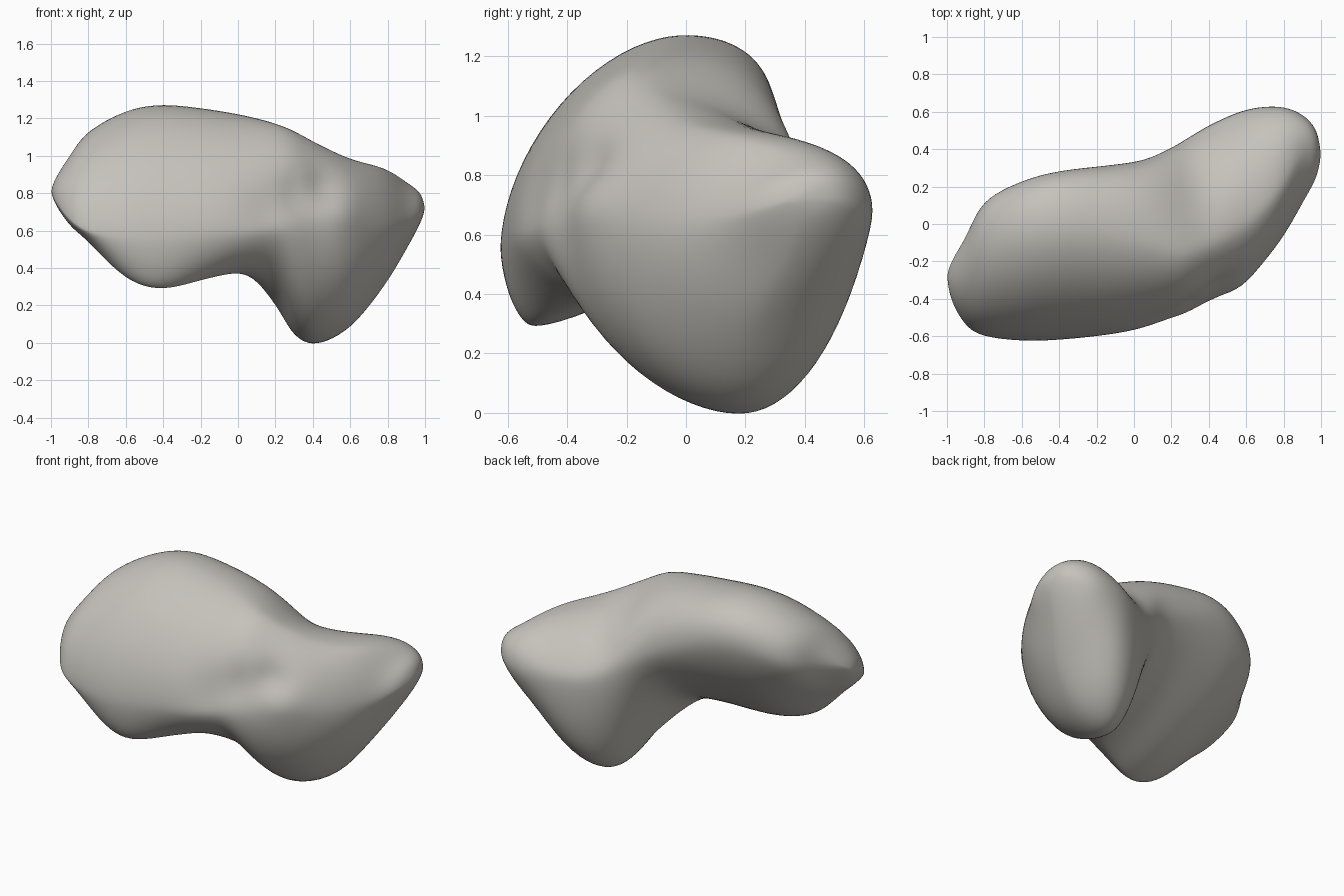
import bpy
import bmesh
import math
from mathutils import Vector

default_cube = bpy.data.objects.get("Cube")
if default_cube:
    bpy.data.objects.remove(default_cube, do_unlink=True)

# Stations along the length, and four rails (y, z) that run through them
stations = [-1, -.975, -.9, -.8, -.6, -.4, -.15, .05, .2, .3, .42, .6, .78, .9, .975, 1]
front_rail = [(-.28, .81), (-.41, .76), (-.54, .66), (-.6, .6), (-.625, .57), (-.62, .57),
              (-.595, .6), (-.56, .61), (-.515, .62), (-.475, .63), (-.405, .63), (-.305, .63),
              (-.095, .62), (.11, .65), (.25, .69), (.37, .72)]
back_rail = [(-.28, .81), (-.2, .85), (-.07, .9), (.12, .95), (.23, 1.02), (.285, 1.03),
             (.315, .95), (.345, .86), (.41, .75), (.47, .68), (.54, .66), (.615, .67),
             (.63, .68), (.585, .7), (.5, .72), (.37, .72)]
top_rail = [(-.28, .81), (-.27, .88), (-.2, 1), (-.1, 1.13), (-.04, 1.24), (-.02, 1.275),
            (-.04, 1.25), (-.08, 1.215), (-.13, 1.175), (-.14, 1.135), (-.1, 1.07),
            (.01, .985), (.2, .935), (.39, .86), (.41, .8), (.37, .72)]
bottom_rail = [(-.28, .81), (-.33, .74), (-.4, .63), (-.45, .54), (-.5, .345), (-.51, .285),
               (-.4, .345), (-.25, .365), (.06, .2), (.16, .04), (.18, -.01), (.19, .08),
               (.22, .3), (.33, .5), (.38, .64), (.37, .72)]

STEPS = 6        # rings between stations
QUARTER = 20     # points on each quarter of a ring


def spline(points, i, t):
    """Smooth curve through neighbouring rail points."""
    last = len(points) - 1
    a, b, c, d = (Vector(points[min(max(i + k, 0), last)]) for k in (-1, 0, 1, 2))
    return ((b * 2) + (c - a) * t + (a * 2 - b * 5 + c * 4 - d) * t ** 2
            + (b * 3 - a - c * 3 + d) * t ** 3) / 2


def swell(x, centre, width):
    return math.exp(-((x - centre) / width) ** 2)


def quarter_arc(upright, side, flatness):
    """Rounded corner from a top or bottom point to a side point."""
    for k in range(QUARTER):
        angle = math.pi / 2 * k / QUARTER
        s, c = math.sin(angle) ** flatness, math.cos(angle) ** flatness
        yield (upright.x + (side.x - upright.x) * s, side.y + (upright.y - side.y) * c)


def side_arc(side, upright, flatness):
    """The same corner, walked from the side point back to the upright one."""
    for k in range(QUARTER):
        angle = math.pi / 2 * k / QUARTER
        s, c = math.sin(angle) ** flatness, math.cos(angle) ** flatness
        yield (upright.x + (side.x - upright.x) * c, side.y + (upright.y - side.y) * s)


def ring_points(i, t):
    x = spline([(s, 0) for s in stations], i, t).x
    front, back, top, bottom = (spline(rail, i, t) for rail in
                                (front_rail, back_rail, top_rail, bottom_rail))
    shoulder = .85 + .5 * swell(x, .4, .24)
    underside = 1.3 - .35 * swell(x, .45, .22)
    hollow = 1.1 + .22 * swell(x, .2, .12)
    outline = list(quarter_arc(top, back, shoulder))
    outline += side_arc(back, bottom, underside)
    outline += quarter_arc(bottom, front, hollow)
    outline += side_arc(front, top, 1.15)
    return [Vector((x, y, z)) for y, z in outline]


# Loft the rings into one closed body
bm = bmesh.new()
rings = []
for i in range(len(stations) - 1):
    for step in range(STEPS):
        rings.append([bm.verts.new(p) for p in ring_points(i, step / STEPS)])
rings.append([bm.verts.new(p) for p in ring_points(len(stations) - 2, 1)])
for ring, following in zip(rings, rings[1:]):
    for k in range(len(ring)):
        j = (k + 1) % len(ring)
        bm.faces.new((ring[k], ring[j], following[j], following[k]))
bmesh.ops.remove_doubles(bm, verts=bm.verts, dist=.0005)
bmesh.ops.recalc_face_normals(bm, faces=bm.faces)

# Groove across the front of the neck, with a knob below its end
bm.normal_update()
dents = [((.46, -.31, .83), -.05, .08), ((.3, -.42, .79), -.045, .11),
         ((.14, -.51, .74), -.025, .12), ((.55, -.32, .7), .02, .09)]
for centre, depth, size in dents:
    for v in bm.verts:
        distance = (v.co - Vector(centre)).length
        v.co += v.normal * depth * swell(distance, 0, size)

# Soften the rail lines and the groove
for _ in range(8):
    bmesh.ops.smooth_vert(bm, verts=bm.verts, factor=.5,
                          use_axis_x=True, use_axis_y=True, use_axis_z=True)

mesh = bpy.data.meshes.new("bone_body")
bm.to_mesh(mesh)
bm.free()
bone = bpy.data.objects.new("bone_body", mesh)
bpy.context.collection.objects.link(bone)

# Warm grey surface
colour = (.56, .54, .5, 1)
material = bpy.data.materials.new("warm_grey")
material.use_nodes = True
material.diffuse_color = colour
material.node_tree.nodes["Principled BSDF"].inputs["Base Color"].default_value = colour
mesh.materials.append(material)

# Smooth shading
bpy.ops.object.select_all(action="DESELECT")
bone.select_set(True)
bpy.context.view_layer.objects.active = bone
bpy.ops.object.shade_smooth_by_angle(angle=math.radians(60))
